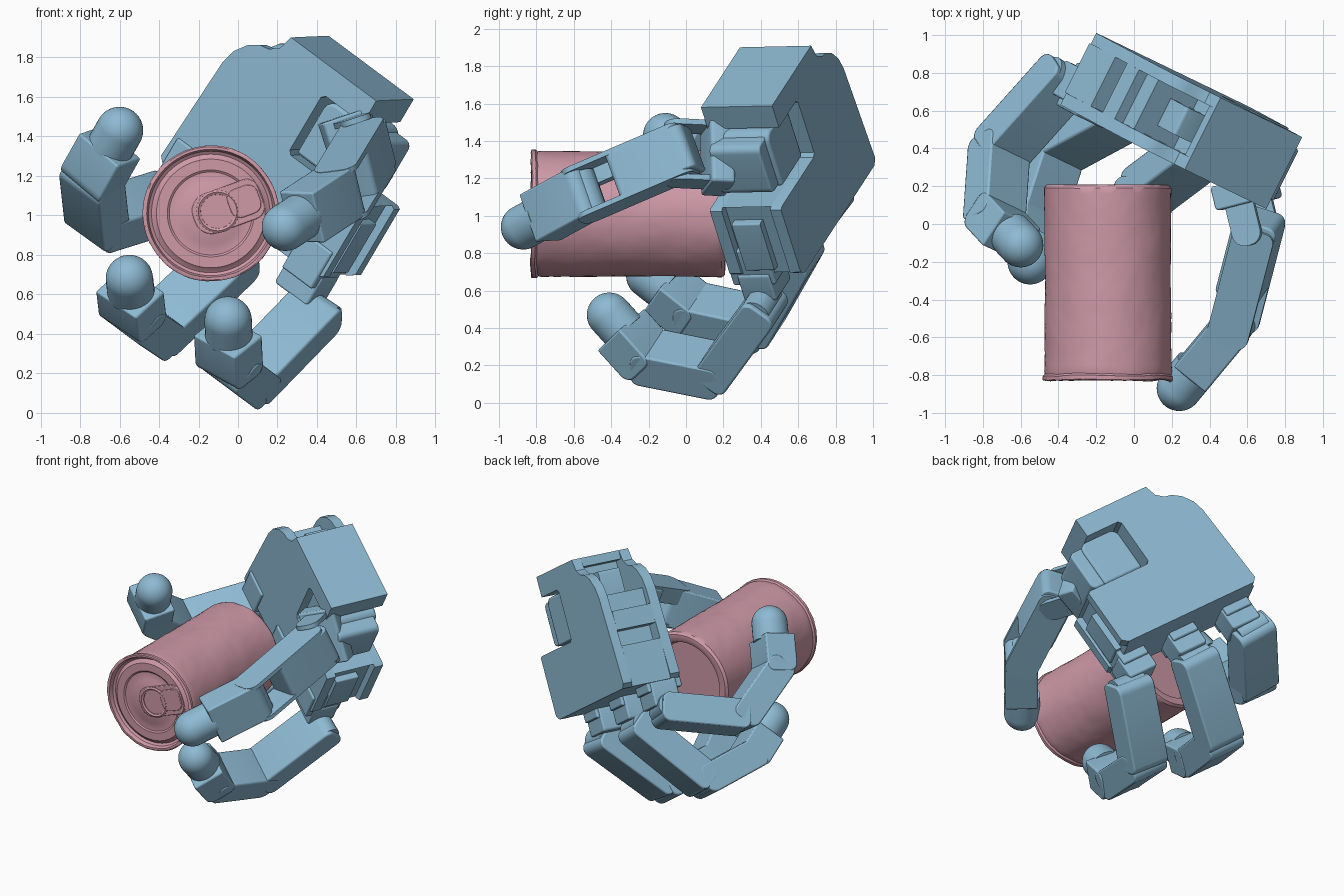
import bpy, bmesh, math
from mathutils import Vector as V, Matrix, noise

if "Cube" in bpy.data.objects:
    bpy.data.objects.remove(bpy.data.objects["Cube"])


def material(name, rgb):
    m = bpy.data.materials.new(name)
    m.use_nodes = True
    m.diffuse_color = (*rgb, 1)
    m.node_tree.nodes["Principled BSDF"].inputs["Base Color"].default_value = (*rgb, 1)
    return m


BLUE = material("steel_blue", (0.27, 0.49, 0.65))
PINK = material("dusty_pink", (0.62, 0.32, 0.39))


def frame(x, y, z, origin):
    m = Matrix((x, y, z)).transposed().to_4x4()
    m.translation = origin
    return m


def finish(bm, name, mat, matrix, bevel=0.0):
    bmesh.ops.recalc_face_normals(bm, faces=bm.faces)
    me = bpy.data.meshes.new(name)
    bm.to_mesh(me)
    bm.free()
    me.materials.append(mat)
    ob = bpy.data.objects.new(name, me)
    bpy.context.collection.objects.link(ob)
    ob.matrix_world = matrix
    if bevel:
        b = ob.modifiers.new("edge_bevel", 'BEVEL')
        b.width, b.segments, b.limit_method = bevel, 2, 'ANGLE'
    bpy.ops.object.select_all(action='DESELECT')
    ob.select_set(True)
    bpy.context.view_layer.objects.active = ob
    bpy.ops.object.shade_smooth_by_angle(angle=math.radians(35))
    return ob


def prism(name, pts, z0, z1, matrix, mat=BLUE, bevel=0.0):
    """Extrude a flat outline from z0 to z1."""
    bm = bmesh.new()
    face = bm.faces.new([bm.verts.new((x, y, z0)) for x, y in pts])
    ext = bmesh.ops.extrude_face_region(bm, geom=[face])
    top = [v for v in ext["geom"] if isinstance(v, bmesh.types.BMVert)]
    bmesh.ops.translate(bm, verts=top, vec=(0, 0, z1 - z0))
    return finish(bm, name, mat, matrix, bevel)


def rounded(x0, x1, y0, y1, radii, steps=6):
    """Rectangle outline with one radius per corner, counter-clockwise."""
    corners = [(x0, y0, 1, 1, 180), (x1, y0, -1, 1, 270), (x1, y1, -1, -1, 0), (x0, y1, 1, -1, 90)]
    pts = []
    for (x, y, sx, sy, start), r in zip(corners, radii):
        for i in range(steps + 1):
            a = math.radians(start + 90 * i / steps)
            pts.append((x + sx * r + r * math.cos(a), y + sy * r + r * math.sin(a)))
    return pts


def lathe(name, profile, matrix, mat, seg=48, dent=0.0):
    """Spin (radius, height) points round local z."""
    bm = bmesh.new()
    rings = []
    for r, h in profile:
        ring = []
        for i in range(seg):
            a = 2 * math.pi * i / seg
            p = V((r * math.cos(a), r * math.sin(a), h))
            if dent and r > 0.32:
                p *= 1 + dent * (noise.noise(p * 5) + 0.5 * noise.noise(p * 18))
            ring.append(bm.verts.new(p))
        rings.append(ring)
    for a, b in zip(rings, rings[1:]):
        for i in range(seg):
            j = (i + 1) % seg
            bm.faces.new((a[i], a[j], b[j], b[i]))
    bm.faces.new(rings[0])
    bm.faces.new(rings[-1])
    return finish(bm, name, mat, matrix)


# Hand frame: x runs along the palm to the fingers, y across it, z out of its back
Z = V((0.447, 0.894, 0.02)).normalized()
Y = V((-0.748, 0.362, 0.557))
Y = (Y - Z * Y.dot(Z)).normalized()
X = Y.cross(Z)
HAND = frame(X, Y, Z, V((0.70, 0.08, 1.58)))

# Palm: two cover plates around a core with open pockets
shoulder = [(0, 0.577), (0.08, 0.60), (0.12, 0.65), (0.13, 0.70), (0.17, 0.76), (0.24, 0.81), (0.32, 0.83)]
notch = [(0.51, -0.24), (0.50, -0.22), (0.50, 0.25), (0.48, 0.27), (0.16, 0.27), (0.14, 0.25), (0.14, 0), (0, 0)]
cover = shoulder + [(0.91, 0.86), (0.94, 0.83), (0.94, -0.20), (0.91, -0.24)] + notch
core = [(0, 0.577), (0.06, 0.577), (0.06, 0.50), (0.30, 0.50), (0.30, 0.78), (0.42, 0.78),
        (0.42, 0.84), (0.55, 0.84), (0.55, 0.74), (0.66, 0.74), (0.66, 0.85), (0.94, 0.85),
        (0.94, -0.19), (0.51, -0.19)] + notch[1:]
prism("palm_front_cover", cover, 0, 0.07, HAND)
prism("palm_core", core, 0.07, 0.36, HAND)
prism("palm_back_cover", cover, 0.36, 0.425, HAND)
prism("palm_pocket_motor", rounded(0.12, 0.31, 0.5, 0.66, [0.02] * 4), 0.14, 0.30, HAND)
prism("palm_side_motor", rounded(0.60, 0.90, -0.235, -0.18, [0.01] * 4), 0.10, 0.27, HAND)


def segment_frame(a, b, hint):
    """Local x along the segment, y to the inside of the bend, z across its width."""
    d = (V(b) - V(a)).normalized()
    w = (hint - d * hint.dot(d)).normalized()
    return frame(d, w.cross(d), w, V(a)), (V(b) - V(a)).length


HALF_W = 0.138


def pin(name, m):
    prism(name, rounded(-0.085, 0.085, -0.085, 0.085, [0.084] * 4), -0.11, 0.11, m)


def link(name, a, b, hint, start=-0.06, end=0.04):
    """Finger segment between two joints: round-ended body and knuckle pin."""
    m, n = segment_frame(a, b, hint)
    prism(name, rounded(start, n + end, -0.115, 0.085, (0.06, 0.05, 0.06, 0.05)), -HALF_W, HALF_W, m, bevel=0.01)
    pin(name + "_pin", m)


def fingertip(name, a, tip, hint, collar):
    """Collar block followed by a round-nosed tip."""
    m, n = segment_frame(a, tip, hint)
    prism(name + "_collar", rounded(-0.06, n - collar, -0.115, 0.10, (0.06, 0.01, 0.01, 0.05)),
          -HALF_W, HALF_W, m, bevel=0.01)
    pin(name + "_pin", m)
    dome = [(0.12 * math.cos(t * math.pi / 24), n + 0.12 * math.sin(t * math.pi / 24)) for t in range(12)]
    turn = Matrix.Rotation(math.pi / 2, 4, 'Y')
    lathe(name, [(0.12, n - collar - 0.02)] + dome + [(0.003, n + 0.12)], m @ turn, BLUE, 32)


# Three fingers: base height across palm, then knuckle, middle, end joint and tip centre
fingers = {
    "upper_finger": (0.73, (-0.37, 0.76, 1.08), (-0.705, 0.385, 0.975), (-0.73, 0.03, 1.20), (-0.60, -0.11, 1.43)),
    "middle_finger": (0.29, (-0.03, 0.59, 0.79), (-0.41, 0.385, 0.43), (-0.53, 0.015, 0.51), (-0.55, -0.20, 0.68)),
    "lower_finger": (-0.12, (0.385, 0.40, 0.52), (0.06, 0.155, 0.185), (-0.04, -0.22, 0.26), (-0.05, -0.41, 0.47)),
}
for name, (y, j1, j2, j3, tip) in fingers.items():
    # Base motor sunk in the palm edge, with a narrow bracket reaching the knuckle
    prism(name + "_motor", rounded(0.78, 1.00, y - 0.10, y + 0.10, [0.01] * 4), -0.012, 0.24, HAND, bevel=0.01)
    prism(name + "_bracket", rounded(0.93, 1.10, y - 0.11, y + 0.11, [0.02] * 4), 0.03, 0.22, HAND, bevel=0.01)
    link(name + "_first_link", j1, j2, Y)
    link(name + "_second_link", j2, j3, Y)
    fingertip(name + "_tip", j3, tip, Y, 0.10)

# Thumb: motor in the palm notch and swivel bracket
prism("thumb_motor", rounded(0.15, 0.48, -0.06, 0.24, (0.06, 0.02, 0.02, 0.06)), 0.02, 0.37, HAND, bevel=0.015)
prism("thumb_motor_cap", rounded(0.17, 0.47, -0.15, 0.0, [0.04] * 4), 0.05, 0.35, HAND, bevel=0.01)
BEND = V((0.22, 0.32, -0.9)).normalized()
joint1, joint2, thumb_tip = (0.645, -0.04, 1.335), (0.515, -0.54, 1.12), (0.24, -0.87, 0.94)
swivel, reach = segment_frame((0.57, 0.27, 1.32), joint1, BEND)
prism("thumb_swivel", rounded(0.04, 0.17, -0.13, 0.13, [0.02] * 4), -0.19, 0.19, swivel, bevel=0.01)
for side in (-1, 1):
    lo, hi = sorted((side * 0.14, side * 0.17))
    prism("thumb_swivel_arm", rounded(0.10, reach + 0.07, -0.08, 0.08, (0.01, 0.07, 0.07, 0.01)), lo, hi, swivel)

# Thumb long link: motor body between two rails, open near the end joint
long_link, length = segment_frame(joint1, joint2, BEND)
prism("thumb_long_link_body", rounded(-0.09, 0.36, -0.125, 0.115, (0.05, 0.03, 0.03, 0.05)), -0.125, 0.125,
      long_link, bevel=0.01)
for side in (-1, 1):
    lo, hi = sorted((side * 0.115, side * 0.142))
    prism("thumb_rail", rounded(-0.06, length + 0.07, -0.125, 0.10, (0.05, 0.07, 0.07, 0.05)), lo, hi, long_link)
prism("thumb_rail_bridge", rounded(0.30, length + 0.03, 0.02, 0.10, [0.02] * 4), -0.12, -0.03, long_link)
fingertip("thumb_tip", joint2, thumb_tip, BEND, 0.13)

# Drink can lying along y, its lid facing the front
CAN = frame(V((1, 0, 0)), V((0, 0, 1)), V((0, -1, 0)), V((-0.138, 0, 1.01)))
LID = 0.83
body = [(0.338 - 0.005 * math.sin(math.pi * t / 32), -0.19 + 0.97 * t / 32) for t in range(33)]
base = [(0.25, -0.13), (0.27, -0.195), (0.30, -0.21), (0.325, -0.208)]
rim = [(0.335, 0.795), (0.345, 0.805), (0.345, 0.825), (0.338, LID), (0.325, LID), (0.315, 0.80), (0.30, 0.79),
       (0.285, 0.80), (0.275, 0.81), (0.22, 0.81), (0.21, 0.803), (0.16, 0.803), (0.15, 0.808)]
lathe("drink_can", base + body + rim, CAN, PINK, 96, dent=0.012)

# Pull tab: rounded plate, nose and finger ring
TAB = CAN @ Matrix.Rotation(math.radians(20), 4, 'Z')
prism("tab_plate", rounded(-0.09, 0.27, -0.105, 0.105, (0.09, 0.06, 0.06, 0.09)), 0.80, 0.817, TAB, PINK, 0.004)
prism("tab_nose", rounded(0.10, 0.26, -0.075, 0.075, [0.05] * 4), 0.81, 0.826, TAB, PINK, 0.004)
ring = [(0.085, 0.81), (0.105, 0.81), (0.108, 0.822), (0.098, 0.829), (0.086, 0.822), (0.085, 0.812)]
lathe("tab_ring", ring, CAN @ Matrix.Translation((0.035, 0.01, 0)), PINK, 32)
